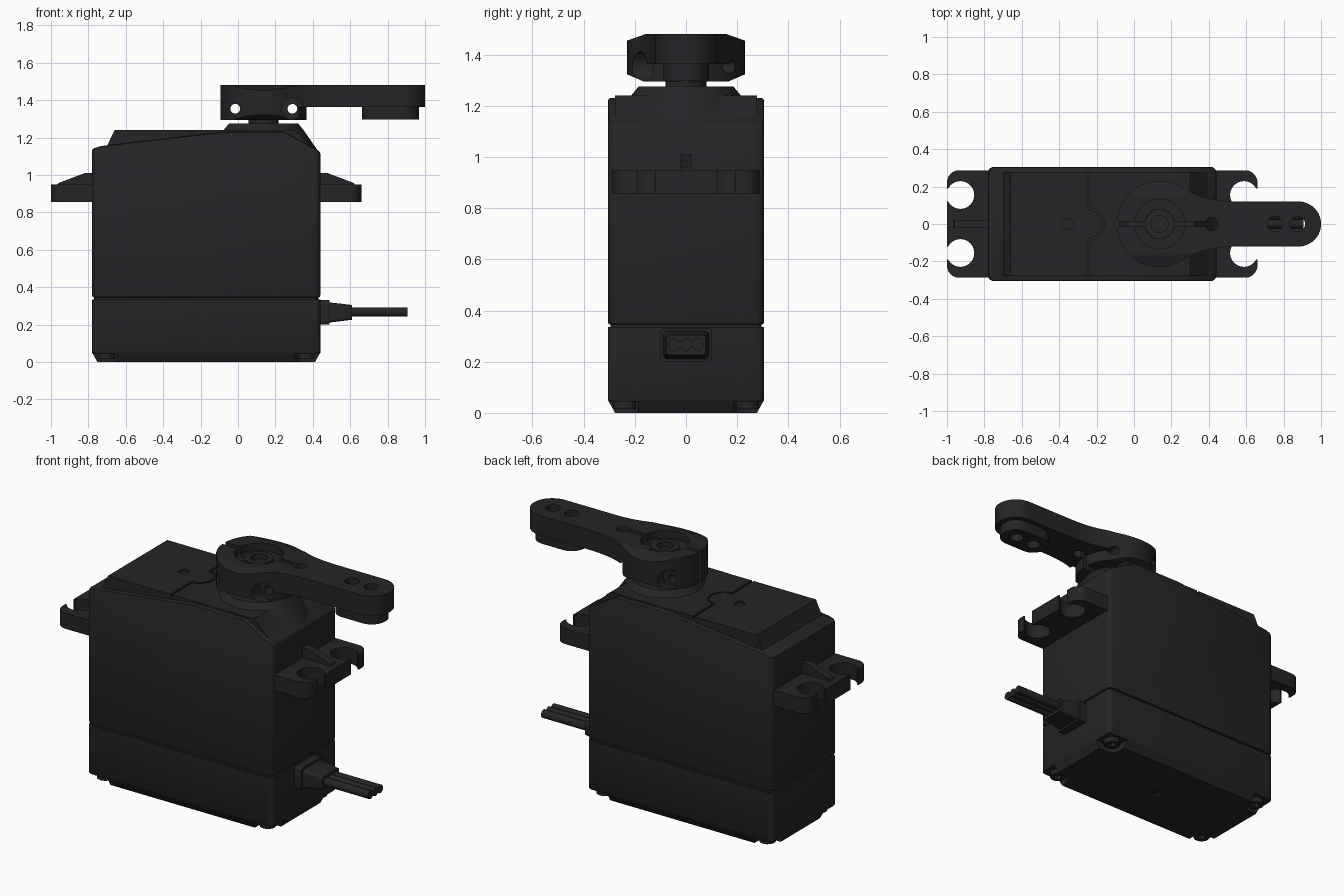
import bpy, bmesh, math
from math import sin, cos, pi, radians

if "Cube" in bpy.data.objects:
    bpy.data.objects.remove(bpy.data.objects["Cube"])

mat = bpy.data.materials.new("dark_plastic")
mat.diffuse_color = (0.018, 0.018, 0.02, 1)
mat.use_nodes = True
mat.node_tree.nodes["Principled BSDF"].inputs["Base Color"].default_value = mat.diffuse_color
CX = -0.17          # middle of the case in x


def loft(name, rings):
    """Closed solid through matching rings of 3D points."""
    bm = bmesh.new()
    vs = [[bm.verts.new(p) for p in r] for r in rings]
    n = len(vs[0])
    for a, b in zip(vs, vs[1:]):
        for i in range(n):
            bm.faces.new((a[i], a[(i + 1) % n], b[(i + 1) % n], b[i]))
    bm.faces.new(vs[0])
    bm.faces.new(vs[-1])
    bmesh.ops.recalc_face_normals(bm, faces=bm.faces)
    me = bpy.data.meshes.new(name)
    bm.to_mesh(me)
    bm.free()
    ob = bpy.data.objects.new(name, me)
    bpy.context.collection.objects.link(ob)
    me.materials.append(mat)
    return ob


def place(pts, axis, h):
    f = {'x': lambda a, b: (h, a, b), 'y': lambda a, b: (a, h, b), 'z': lambda a, b: (a, b, h)}[axis]
    return [f(a, b) for a, b in pts]


def prism(name, pts, axis, lo, hi):
    return loft(name, [place(pts, axis, lo), place(pts, axis, hi)])


def arc(cx, cy, r, a0, a1, n):
    return [(cx + r * cos(radians(a0 + (a1 - a0) * i / n)),
             cy + r * sin(radians(a0 + (a1 - a0) * i / n))) for i in range(n + 1)]


def circle(cx, cy, r, n=40):
    return arc(cx, cy, r, 0, 360, n)[:-1]


def rrect(x0, x1, y0, y1, r, n=5):
    return (arc(x1 - r, y1 - r, r, 0, 90, n) + arc(x0 + r, y1 - r, r, 90, 180, n)
            + arc(x0 + r, y0 + r, r, 180, 270, n) + arc(x1 - r, y0 + r, r, 270, 360, n))


def rect(x0, x1, y0, y1):
    return [(x0, y0), (x1, y0), (x1, y1), (x0, y1)]


def apply(ob, m):
    bpy.context.view_layer.objects.active = ob
    bpy.ops.object.modifier_apply(modifier=m.name)


def boolean(ob, tools, op='DIFFERENCE'):
    for t in tools:
        m = ob.modifiers.new("cut", 'BOOLEAN')
        m.operation, m.solver, m.object = op, 'EXACT', t
        apply(ob, m)
    return ob


def drop(tools):
    for t in tools:
        bpy.data.objects.remove(t)


def cut(ob, *tools):
    boolean(ob, tools)
    drop(tools)


def round_edges(ob, axis, r, seg):
    """Bevel the edges running along one axis."""
    bm = bmesh.new()
    bm.from_mesh(ob.data)
    es = [e for e in bm.edges
          if abs((e.verts[1].co - e.verts[0].co).normalized()[axis]) > 0.99]
    bmesh.ops.bevel(bm, geom=es, offset=r, segments=seg, profile=0.5, affect='EDGES')
    bm.to_mesh(ob.data)
    bm.free()


# main case with sloping top edge
case = prism("main_case", [(-0.78, 0.345), (0.44, 0.345), (0.44, 1.125), (0.25, 1.23),
                           (-0.08, 1.23), (-0.73, 1.155), (-0.78, 1.14)], 'y', -0.305, 0.305)
round_edges(case, 2, 0.03, 4)
m = case.modifiers.new("soft", 'BEVEL')
m.width, m.segments, m.limit_method, m.angle_limit = 0.01, 2, 'ANGLE', radians(40)
apply(case, m)
prism("seam_core", rrect(-0.77, 0.43, -0.295, 0.295, 0.03), 'z', 0.3, 0.4)

# bottom cap with corner screw pockets
cap = loft("bottom_cap", [place(rrect(-0.78 + d, 0.44 - d, -0.305 + d, 0.305 - d, 0.03), 'z', z)
                          for d, z in ((0.028, 0), (0, 0.05), (0, 0.335))])
for sx in (-1, 1):
    for sy in (-1, 1):
        x, y = CX + sx * 0.61, sy * 0.305
        cut(cap, prism("pocket", rrect(x - 0.135, x + 0.135, y - 0.12, y + 0.12, 0.06), 'z', -0.1, 0.045))
        x, y = x - sx * 0.075, y - sy * 0.065
        screw = prism("case_screw", circle(x, y, 0.045, 24), 'z', 0.015, 0.08)
        cut(screw, prism("socket", circle(x, y, 0.022, 6), 'z', -0.1, 0.04))
cut(cap, prism("dimple", circle(CX, 0, 0.025, 24), 'z', -0.1, 0.01))

# raised lid with panel groove
lid = prism("top_lid", [(-0.717, 1.12), (-0.66, 1.24), (0.30, 1.24), (0.425, 1.12)], 'y', -0.278, 0.278)
ring = arc(-0.25, 0, 0.09, -90, 90, 20) + arc(-0.25, 0, 0.078, 90, -90, 20)
cut(lid, prism("g1", ring, 'z', 1.225, 1.3),
    prism("g2", rect(-0.25, -0.238, 0.08, 0.3), 'z', 1.225, 1.3),
    prism("g3", rect(-0.25, -0.238, -0.3, -0.08), 'z', 1.225, 1.3),
    prism("dot", circle(-0.355, 0, 0.03, 24), 'z', 1.228, 1.3))

# conical boss and output shaft
SX = 0.137
loft("shaft_boss", [place(circle(SX, 0, r, 64), 'z', z)
                    for r, z in ((0.29, 1.13), (0.21, 1.245), (0.185, 1.275))])
prism("output_shaft", circle(SX, 0, 0.08), 'z', 1.2, 1.42)

# mounting ears with open screw slots and a rib
for s, side in ((-1, "left"), (1, "right")):
    xs = sorted((CX + s * 0.83, CX + s * 0.52))
    ear = prism(side + "_mounting_ear", rrect(*xs, -0.287, 0.287, 0.065, 8), 'z', 0.855, 0.948)
    for sy in (-1, 1):
        slot = sorted((CX + s * 0.76, CX + s * 0.9))
        cut(ear, prism("hole", circle(CX + s * 0.758, sy * 0.155, 0.074), 'z', 0.8, 1.0),
            prism("slot", rect(*slot, sy * 0.155 - 0.036, sy * 0.155 + 0.036), 'z', 0.8, 1.0))
    prism(side + "_ear_rib", [(CX + s * d, z) for d, z in
          ((0.55, 0.94), (0.8, 0.94), (0.79, 0.957), (0.65, 1.01), (0.55, 1.01))], 'y', -0.022, 0.022)

# cable boot and three wires
loft("cable_boot_flange", [place(rrect(-0.1, 0.1, 0.2, 0.332, 0.015), 'x', x) for x in (0.4, 0.488)])
loft("cable_boot", [place(rrect(-w, w, z0, z1, 0.015), 'x', x) for x, w, z0, z1 in
                    ((0.48, 0.09, 0.21, 0.32), (0.61, 0.078, 0.226, 0.305))])
for i in (-1, 0, 1):
    prism("wire", circle(i * 0.046, 0.267, 0.024, 20), 'x', 0.58, 0.905)

# clamp horn: outline is a round hub blending into a narrow arm
p0, p1 = (SX + 0.23 * cos(radians(58)), 0.23 * sin(radians(58))), (0.58, 0.12)
m0 = -(p1[0] - p0[0]) / math.tan(radians(58))
blend = []
for i in range(1, 10):
    t = i / 10
    blend.append((p0[0] + (p1[0] - p0[0]) * t,
                  p0[1] * (2*t**3 - 3*t*t + 1) + m0 * (t**3 - 2*t*t + t) + p1[1] * (3*t*t - 2*t**3)))
outline = (arc(SX, 0, 0.23, 58, 302, 48) + [(x, -y) for x, y in blend] + [(0.58, -0.12)]
           + arc(0.88, 0, 0.12, -90, 90, 24) + [p1] + blend[::-1])
arm = prism("horn_arm", outline, 'z', 1.295, 1.48)
# underside relief leaves the hub deep and the arm thin
relief = prism("relief", rect(-0.3, 1.2, -0.4, 0.4), 'z', 1.2, 1.363)
cut(relief, prism("keep", circle(SX, 0, 0.23, 72), 'z', 1.1, 1.4))
cut(arm, relief)
octagon = [(-0.155, 1.29), (0.155, 1.29), (0.235, 1.325), (0.235, 1.453),
           (0.155, 1.481), (-0.155, 1.481), (-0.235, 1.453), (-0.235, 1.325)]
envelope = [prism("envelope", octagon, 'x', -0.5, 1.5)]
boolean(arm, envelope, 'INTERSECT')
drop(envelope)
cut(arm, prism("counterbore", circle(SX, 0, 0.133, 48), 'z', 1.435, 1.6),
    prism("bore", circle(SX, 0, 0.081), 'z', 1.2, 1.6),
    prism("clamp_slot", rect(-0.3, 0.415, -0.014, 0.014), 'z', 1.2, 1.6),
    prism("slot_end", circle(0.415, 0, 0.035, 24), 'z', 1.2, 1.6),
    prism("bolt_a", circle(-0.015, 1.354, 0.026, 24), 'y', -0.4, 0.4),
    prism("bolt_b", circle(0.291, 1.354, 0.026, 24), 'y', -0.4, 0.4),
    prism("spot_a", circle(0.291, 1.354, 0.058, 32), 'y', -0.4, -0.13),
    prism("spot_b", circle(-0.015, 1.354, 0.058, 32), 'y', 0.15, 0.4))

# boss pad under the arm tip
pad = prism("horn_pad", rrect(0.663, 0.968, -0.09, 0.09, 0.085, 10), 'z', 1.298, 1.363)
for x in (0.752, 0.875):
    for ob in (arm, pad):
        cut(ob, prism("tip_hole", circle(x, 0, 0.04, 28), 'z', 1.2, 1.6))

# centre screw in the hub
head = prism("centre_screw", circle(SX, 0, 0.08), 'z', 1.4, 1.455)
cut(head, prism("socket", circle(SX, 0, 0.046, 24), 'z', 1.425, 1.6))

# smooth shading with crisp edges
bpy.ops.object.select_all(action='SELECT')
bpy.ops.object.shade_smooth_by_angle(angle=radians(30))
